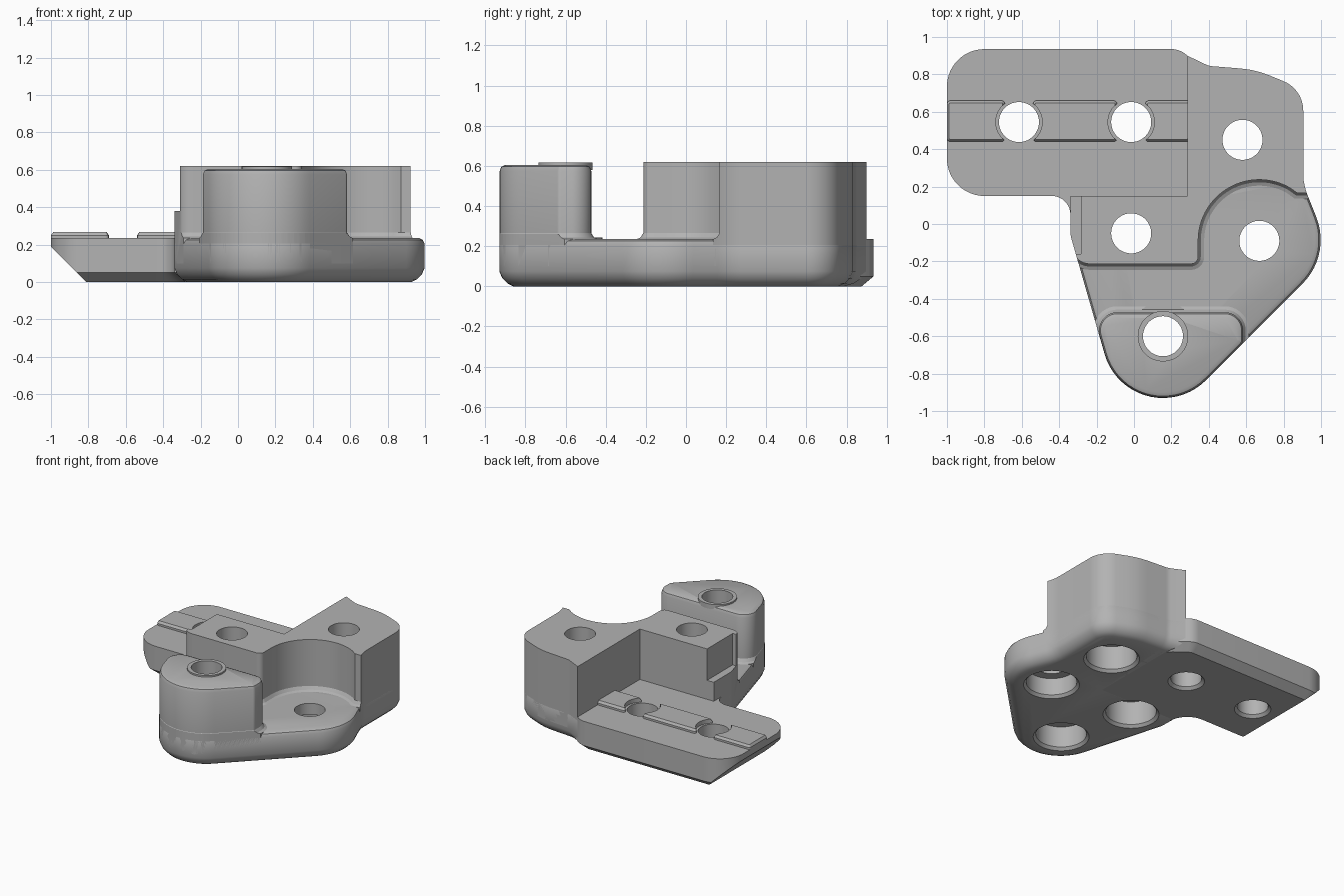
import bpy, bmesh, math
from mathutils import Vector, Matrix

if "Cube" in bpy.data.objects:
    bpy.data.objects.remove(bpy.data.objects["Cube"])

grey = bpy.data.materials.new("plain grey")
grey.use_nodes = True
colour = (0.45, 0.45, 0.45, 1)
grey.diffuse_color = colour
grey.node_tree.nodes["Principled BSDF"].inputs["Base Color"].default_value = colour


def rounded(corners):
    """Closed outline from (x, y, radius) corners, each rounded by an arc."""
    out = []
    n = len(corners)
    for i, (x, y, r) in enumerate(corners):
        p = Vector((x, y))
        if r == 0:
            out.append(p)
            continue
        a = (Vector(corners[i - 1][:2]) - p).normalized()
        b = (Vector(corners[(i + 1) % n][:2]) - p).normalized()
        half = a.angle(b) / 2
        centre = p + (a + b).normalized() * (r / math.sin(half))
        start = p + a * (r / math.tan(half)) - centre
        sweep = start.angle_signed(p + b * (r / math.tan(half)) - centre)
        steps = max(3, int(abs(sweep) / math.radians(6)))
        for k in range(steps + 1):
            out.append(centre + Matrix.Rotation(-sweep * k / steps, 2) @ start)
    return out


def circle(x, y, r, start=0, end=360, steps=64):
    pts = []
    for k in range(steps):
        t = math.radians(start + (end - start) * k / steps)
        pts.append(Vector((x + r * math.cos(t), y + r * math.sin(t))))
    return pts


def offset(pts, d):
    """Move a counter-clockwise outline outward by d."""
    out = []
    for i, p in enumerate(pts):
        a = (p - pts[i - 1]).normalized()
        b = (pts[(i + 1) % len(pts)] - p).normalized()
        m = Vector((a.y + b.y, -a.x - b.x)).normalized()
        out.append(p + m * d / max(0.5, m.dot(Vector((a.y, -a.x)))))
    return out


def loft(name, pts, rings):
    """Solid through (z, outward offset) rings of one outline."""
    bm = bmesh.new()
    loops = [[bm.verts.new((p.x, p.y, z)) for p in offset(pts, d)] for z, d in rings]
    n = len(pts)
    for low, high in zip(loops, loops[1:]):
        for i in range(n):
            j = (i + 1) % n
            bm.faces.new((low[i], low[j], high[j], high[i]))
    bm.faces.new(loops[0][::-1])
    bm.faces.new(loops[-1])
    mesh = bpy.data.meshes.new(name)
    bm.to_mesh(mesh)
    bm.free()
    mesh.materials.append(grey)
    obj = bpy.data.objects.new(name, mesh)
    bpy.context.collection.objects.link(obj)
    return obj


def box(name, lo, hi):
    pts = [Vector(p) for p in ((lo[0], lo[1]), (hi[0], lo[1]), (hi[0], hi[1]), (lo[0], hi[1]))]
    return loft(name, pts, [(lo[2], 0), (hi[2], 0)])


def cut(obj, tools, operation="DIFFERENCE"):
    for tool in tools:
        mod = obj.modifiers.new("cut", "BOOLEAN")
        mod.operation, mod.object, mod.solver = operation, tool, "EXACT"


# Footprints
shoulder = [(0.905, 0.72, 0.17), (0.65, 0.825, 0.5), (0.40, 0.845, 0.1), (0.285, 0.9, 0)]
body_outline = rounded([
    (0.285, 0.15, 0), (-0.34, 0.15, 0), (-0.34, -0.06, 0.15), (-0.005, -1.225, 0.325),
    (1.055, -0.165, 0.33), (0.905, 0.212, 0.3)] + shoulder)
plate_outline = rounded([
    (-1, 0.935, 0.2), (-1, 0.15, 0.2), (-0.34, 0.15, 0.1), (-0.34, 0, 0),
    (0.5, 0, 0), (0.5, 0.7, 0), (0.36, 0.845, 0), (0.24, 0.935, 0.12)])
boss_outline = rounded([
    (-0.222, -0.47, 0.1), (-0.005, -1.225, 0.325), (0.585, -0.635, 0.03), (0.585, -0.47, 0.1)])
block_front = rounded([(-0.5, 1.1, 0), (-0.5, 0, 0), (-0.36, -0.05, 0),
                       (-0.31, -0.215, 0.1), (0.345, -0.215, 0.04), (0.345, -0.1, 0)])
block_outline = block_front + circle(0.67, -0.09, 0.325, 176, 56, 30) + [
    Vector(p) for p in ((0.87, 0.165), (1.2, 0.165), (1.2, 1.1))]

# Base body, mounting plate, tall block and front boss
body = loft("base_body", body_outline, [
    (0, -0.07), (0.015, -0.04), (0.04, -0.015), (0.075, 0),
    (0.205, 0), (0.225, -0.01), (0.235, -0.03)])
plate = loft("mounting_plate", plate_outline, [(0, -0.06), (0.05, 0), (0.235, 0)])
flare = [(0.1, 0.03), (0.235, 0.03), (0.243, 0.012), (0.265, -0.002)]
block = loft("tall_block", block_outline, flare + [(0.62, -0.002)])
boss = loft("front_boss", boss_outline, flare + [(0.575, -0.002), (0.596, -0.01), (0.605, -0.03)])
boss_ring = loft("boss_ring", circle(0.155, -0.6, 0.135), [(0.58, 0), (0.617, 0)])
boss_foot = loft("boss_foot", circle(0.155, -0.6, 0.183), [(0.2, 0), (0.243, 0)])

# Locating ridges along the plate
ridges = []
for name, a, b in (("outer", -1, -0.69), ("middle", -0.54, -0.09), ("inner", 0.06, 0.3)):
    pts = rounded([(a, 0.44, 0.02), (b, 0.44, 0.02), (b, 0.66, 0.02), (a, 0.66, 0.02)])
    ridges.append(loft(name + "_ridge", pts, [(0.2, 0), (0.25, 0), (0.267, -0.012)]))

# Bolt holes, with wide counterbores below four of them
bores = []
plate_holes = [(-0.615, 0.545), (-0.015, 0.545)]
for x, y in plate_holes:
    bores.append(loft("bore_cutter", circle(x, y, 0.107), [(-0.02, 0.04), (0.02, 0), (1, 0)]))
for x, y, depth in ((0.58, 0.45, 0.2), (-0.015, -0.05, 0.2), (0.67, -0.09, 0.15), (0.155, -0.6, 0.18)):
    bores.append(loft("bore_cutter", circle(x, y, 0.107), [
        (-0.02, 0.105), (0.02, 0.068), (depth, 0.068), (depth, 0), (1, 0)]))
reliefs = [loft("relief_cutter", circle(x, y, 0.124), [(0.1, 0), (0.5, 0)]) for x, y in plate_holes]

# Other cutters: footprint clip, side ledge and sloping plate end
clip = loft("clip_cutter", body_outline, [(0, 0), (1, 0)])
ledge = box("ledge_cutter", (-0.6, -0.16, 0.38), (-0.283, 0.5, 1))
slope = box("slope_cutter", (-0.5, -1, -0.5), (0.5, 1, 0.5))
slope.matrix_world = Matrix.Translation((-1.2586, 0.545, -0.2586)) @ Matrix.Rotation(math.radians(45), 4, "Y")

cut(block, [clip], "INTERSECT")
cut(boss, [clip], "INTERSECT")
cut(block, [ledge])
cut(plate, [slope])
for part in (body, plate, block):
    cut(part, bores)
for part in (boss, boss_ring, boss_foot):
    cut(part, bores[-1:])
for part in ridges:
    cut(part, reliefs)

# Bake the cuts, drop the cutters and shade
parts = [body, plate, block, boss, boss_ring, boss_foot] + ridges
bpy.context.view_layer.update()
graph = bpy.context.evaluated_depsgraph_get()
baked = [bpy.data.meshes.new_from_object(p.evaluated_get(graph)) for p in parts]
for part, mesh in zip(parts, baked):
    part.modifiers.clear()
    part.data = mesh
for tool in bores + reliefs + [clip, ledge, slope]:
    bpy.data.objects.remove(tool)
bpy.ops.object.select_all(action="DESELECT")
for part in parts:
    part.select_set(True)
bpy.context.view_layer.objects.active = body
bpy.ops.object.shade_smooth_by_angle(angle=math.radians(30))
